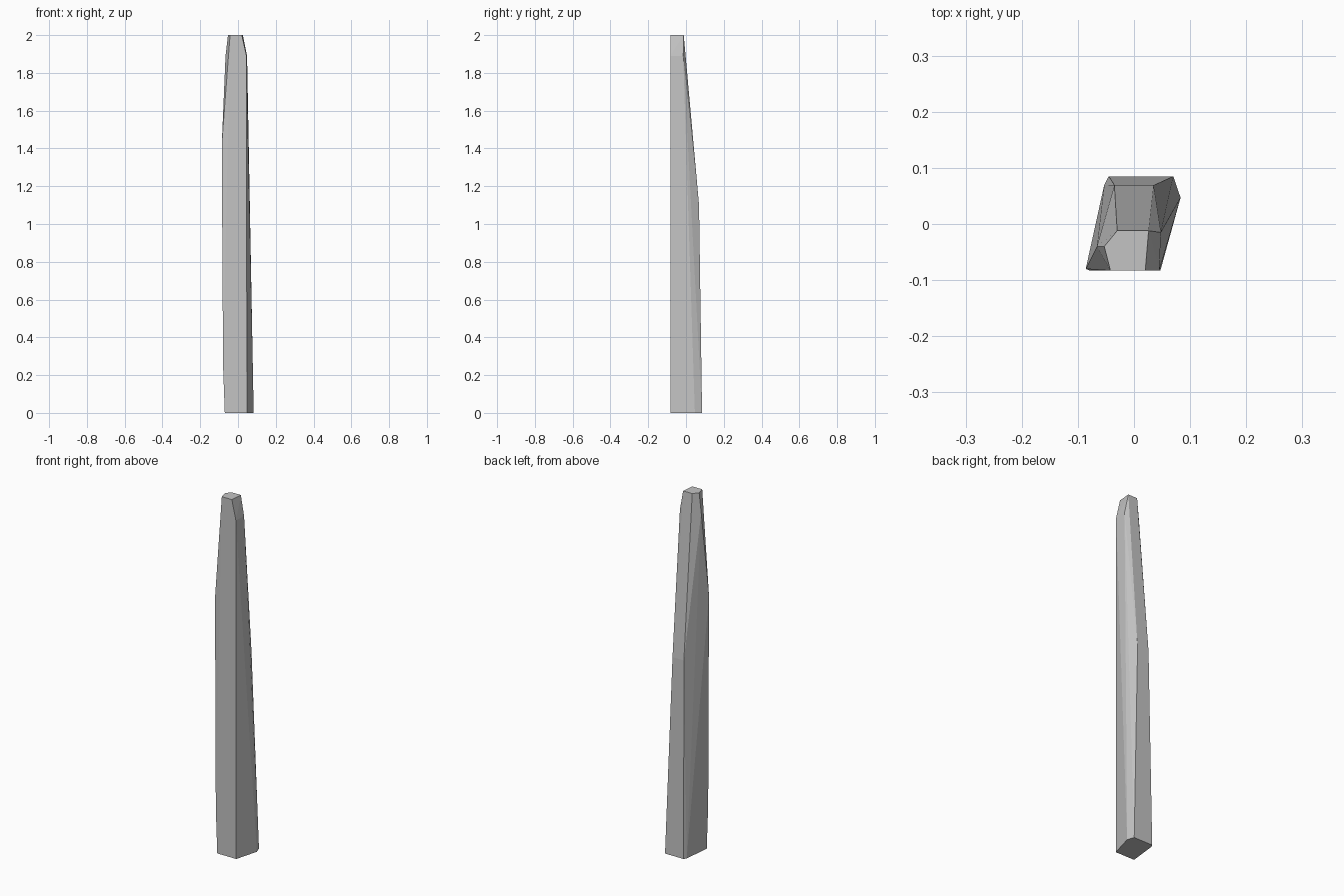
import bpy, bmesh

cube = bpy.data.objects.get("Cube")
if cube:
    bpy.data.objects.remove(cube, do_unlink=True)

# One plain stone colour
stone = bpy.data.materials.new("grey_stone")
stone.use_nodes = True
colour = (0.55, 0.55, 0.55, 1)
stone.diffuse_color = colour
bsdf = stone.node_tree.nodes["Principled BSDF"]
bsdf.inputs["Base Color"].default_value = colour
bsdf.inputs["Roughness"].default_value = 0.8

# Corner outlines by height: base, chipped foot, back shoulder, left shoulder, neck, tip
rings = {
    0.0: [(-.07, -.083), (.047, -.083), (.083, .047), (.07, .085), (-.045, .085), (-.053, .07)],
    0.25: [(-.079, -.083)],
    1.1: [(.035, .069), (-.035, .069)],
    1.42: [(-.086, -.08)],
    1.89: [(.045, -.083), (.048, -.015), (-.066, -.04)],
    2.0: [(-.042, -.083), (.02, -.083), (.026, -.012), (-.03, -.012), (-.053, -.04)],
}

# Faceted pillar wrapped tightly around its corners
bm = bmesh.new()
for z, outline in rings.items():
    for x, y in outline:
        bm.verts.new((x, y, z))
hull = bmesh.ops.convex_hull(bm, input=bm.verts)
loose = [v for v in bm.verts if not v.link_faces]
bmesh.ops.delete(bm, geom=loose, context="VERTS")
bmesh.ops.dissolve_limit(bm, angle_limit=0.01, verts=bm.verts, edges=bm.edges)
bmesh.ops.recalc_face_normals(bm, faces=bm.faces)

mesh = bpy.data.meshes.new("stone_pillar")
bm.to_mesh(mesh)
bm.free()
mesh.materials.append(stone)
pillar = bpy.data.objects.new("stone_pillar", mesh)
bpy.context.collection.objects.link(pillar)
